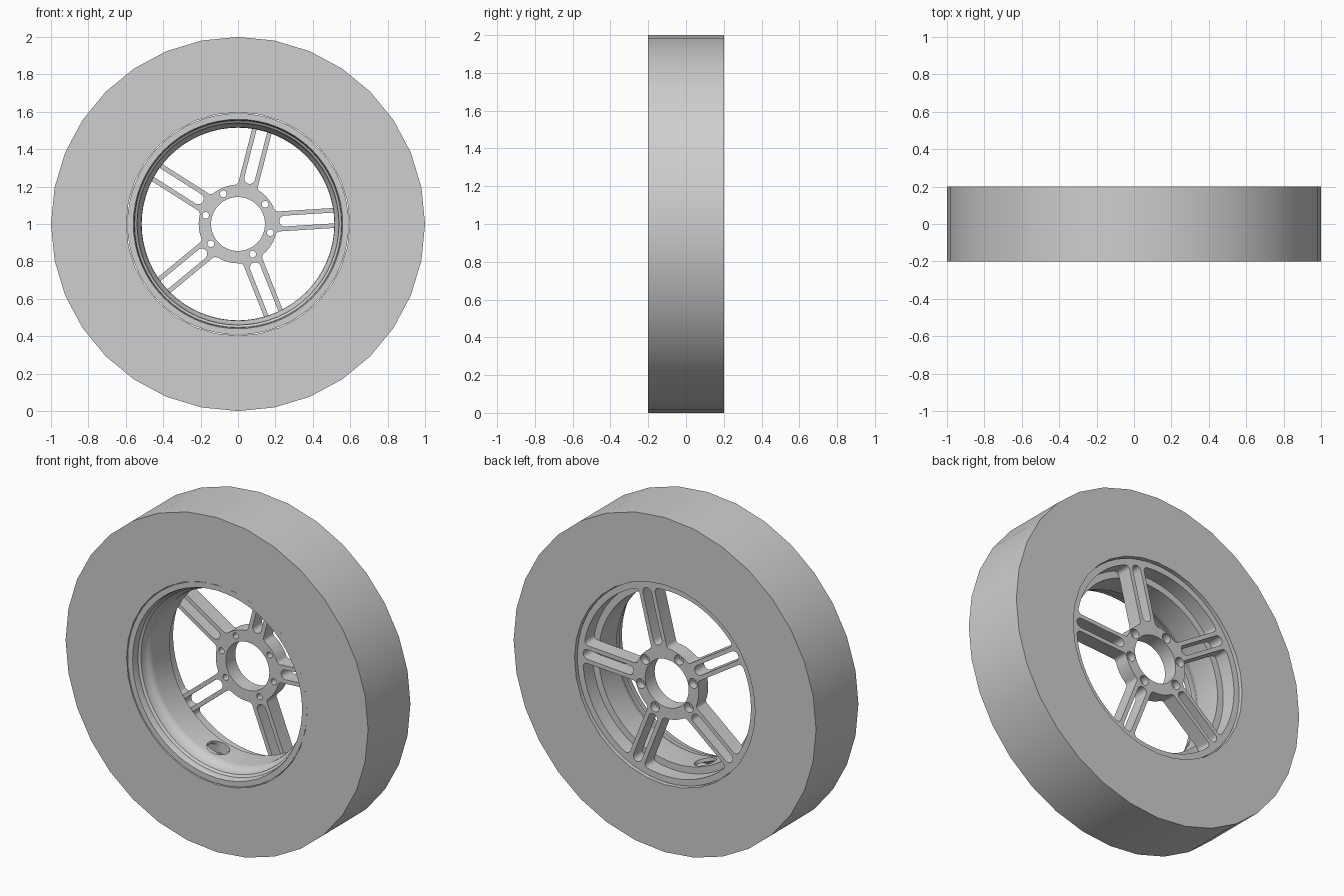
import bpy, bmesh
from math import sin, cos, asin, pi, radians
from mathutils import Matrix

cube = bpy.data.objects.get("Cube")
if cube:
    bpy.data.objects.remove(cube, do_unlink=True)

AXLE_Z = 1.0
PLATE_FRONT, PLATE_BACK = 0.09, 0.18
SPOKE_START, SPOKE_STEP, SPOKES = radians(3.6), 2 * pi / 5, 5
BOLT_ANGLES = [36, 116, 165, 216, 296, 345]
BOLT_RADIUS = 0.179

grey = bpy.data.materials.new("plain grey")
grey.use_nodes = True
COLOUR = (0.62, 0.62, 0.62, 1)
grey.diffuse_color = COLOUR
grey.node_tree.nodes["Principled BSDF"].inputs["Base Color"].default_value = COLOUR


def add_object(name, data):
    ob = bpy.data.objects.new(name, data)
    bpy.context.collection.objects.link(ob)
    return ob


def finish(ob):
    ob.data.materials.clear()
    ob.data.materials.append(grey)
    bpy.ops.object.select_all(action='DESELECT')
    ob.select_set(True)
    bpy.context.view_layer.objects.active = ob
    bpy.ops.object.shade_smooth_by_angle(angle=radians(30))


def lathe(name, profile, sides):
    """Spin a closed (radius, y) profile around the axle."""
    bm = bmesh.new()
    rings = []
    for i in range(sides):
        a = 2 * pi * i / sides
        rings.append([bm.verts.new((r * cos(a), y, AXLE_Z + r * sin(a)))
                      for r, y in profile])
    n = len(profile)
    for i, ring in enumerate(rings):
        nxt = rings[(i + 1) % sides]
        for j in range(n):
            k = (j + 1) % n
            bm.faces.new((ring[j], ring[k], nxt[k], nxt[j]))
    bmesh.ops.recalc_face_normals(bm, faces=bm.faces)
    mesh = bpy.data.meshes.new(name)
    bm.to_mesh(mesh)
    bm.free()
    return add_object(name, mesh)


def cylinders(name, radius, depth, matrices):
    """Helper cutter made of several cylinders."""
    bm = bmesh.new()
    for m in matrices:
        bmesh.ops.create_cone(bm, cap_ends=True, segments=24, radius1=radius,
                              radius2=radius, depth=depth, matrix=m)
    mesh = bpy.data.meshes.new(name)
    bm.to_mesh(mesh)
    bm.free()
    ob = add_object(name, mesh)
    ob.hide_render = True
    return ob


def cut(ob, cutter):
    mod = ob.modifiers.new("cut", 'BOOLEAN')
    mod.operation, mod.solver, mod.object = 'DIFFERENCE', 'EXACT', cutter
    dg = bpy.context.evaluated_depsgraph_get()
    mesh = bpy.data.meshes.new_from_object(ob.evaluated_get(dg))
    ob.modifiers.clear()
    ob.data = mesh
    bpy.data.objects.remove(cutter, do_unlink=True)


def arc(cx, cy, r, start, end, steps):
    return [(cx + r * cos(start + (end - start) * i / steps),
             cy + r * sin(start + (end - start) * i / steps))
            for i in range(steps + 1)]


def turn(points, a):
    return [(x * cos(a) - y * sin(a), x * sin(a) + y * cos(a)) for x, y in points]


def circle(cx, cy, r, sides):
    return arc(cx, cy, r, 0, 2 * pi, sides)[:-1]


def window(hub, outer, half_width, fillet):
    """Rounded opening between the spoke at angle 0 and the next one."""
    off = half_width + fillet
    a_in = asin(off / (hub + fillet))
    a_out = asin(off / (outer - fillet))
    half = arc(0, 0, hub, SPOKE_STEP / 2, a_in, 6)[1:-1]
    half += arc((hub + fillet) * cos(a_in), off, fillet, a_in + pi, 1.5 * pi, 6)
    half += arc((outer - fillet) * cos(a_out), off, fillet, -pi / 2, a_out, 6)
    half += arc(0, 0, outer, a_out, SPOKE_STEP / 2, 8)[1:]
    mirrored = [(x, -y) for x, y in reversed(half[:-1])]
    return half + turn(mirrored, SPOKE_STEP)


def slot(inner, outer, r):
    return (arc(outer - r, 0, r, -pi / 2, pi / 2, 10)
            + arc(inner + r, 0, r, pi / 2, 1.5 * pi, 10))


# Tyre: plain flat-sided ring
tyre = lathe("tyre", [(1, -0.2), (1, 0.2), (0.597, 0.2), (0.597, -0.2)], 32)
finish(tyre)

# Rim barrel: front lip, stepped bead seat and straight inner wall
barrel = lathe("rim_barrel", [
    (0.592, -0.195), (0.56, -0.195), (0.555, -0.18), (0.553, -0.155),
    (0.54, -0.145), (0.537, -0.115), (0.528, -0.10), (0.518, -0.085),
    (0.515, -0.065), (0.515, PLATE_FRONT), (0.592, PLATE_FRONT),
    (0.592, 0.07), (0.535, 0.06), (0.535, -0.07), (0.592, -0.14)], 64)

# Valve hole through the barrel
va = radians(254.5)
place = (Matrix.Translation((0.52 * cos(va), 0.01, AXLE_Z + 0.52 * sin(va)))
         @ Matrix.Rotation(pi / 2 - va, 4, 'Y'))
cut(barrel, cylinders("valve_cutter", 0.064, 0.12, [place]))
finish(barrel)

# Wheel face: hub, five slotted spokes and outer ring from one flat outline
outlines = [circle(0, 0, 0.592, 64), circle(0, 0, 0.144, 48)]
for k in range(SPOKES):
    a = SPOKE_START + k * SPOKE_STEP
    outlines.append(turn(window(0.21, 0.555, 0.0535, 0.025), a))
    outlines.append(turn(slot(0.222, 0.555, 0.029), a))
bolts = [(BOLT_RADIUS * cos(radians(d)), BOLT_RADIUS * sin(radians(d)))
         for d in BOLT_ANGLES]
outlines += [circle(x, y, 0.018, 20) for x, y in bolts]

curve = bpy.data.curves.new("face_outline", 'CURVE')
curve.dimensions, curve.fill_mode = '2D', 'BOTH'
curve.extrude = (PLATE_BACK - PLATE_FRONT) / 2
for pts in outlines:
    s = curve.splines.new('POLY')
    s.points.add(len(pts) - 1)
    for p, (x, y) in zip(s.points, pts):
        p.co = (x, y, 0, 1)
    s.use_cyclic_u = True
outline = add_object("face_outline", curve)
dg = bpy.context.evaluated_depsgraph_get()
mesh = bpy.data.meshes.new_from_object(outline.evaluated_get(dg))
bpy.data.objects.remove(outline, do_unlink=True)

bm = bmesh.new()
bm.from_mesh(mesh)
bmesh.ops.remove_doubles(bm, verts=bm.verts, dist=0.0001)
bm.transform(Matrix.Translation((0, (PLATE_FRONT + PLATE_BACK) / 2, AXLE_Z))
             @ Matrix.Rotation(pi / 2, 4, 'X'))
bmesh.ops.recalc_face_normals(bm, faces=bm.faces)
bm.to_mesh(mesh)
bm.free()
wheel_face = add_object("hub_and_spokes", mesh)

# Wider bolt recesses on the back of the hub
recesses = [Matrix.Translation((x, PLATE_BACK, AXLE_Z + y)) @ Matrix.Rotation(pi / 2, 4, 'X')
            for x, y in bolts]
cut(wheel_face, cylinders("bolt_cutter", 0.029, 0.09, recesses))
finish(wheel_face)
